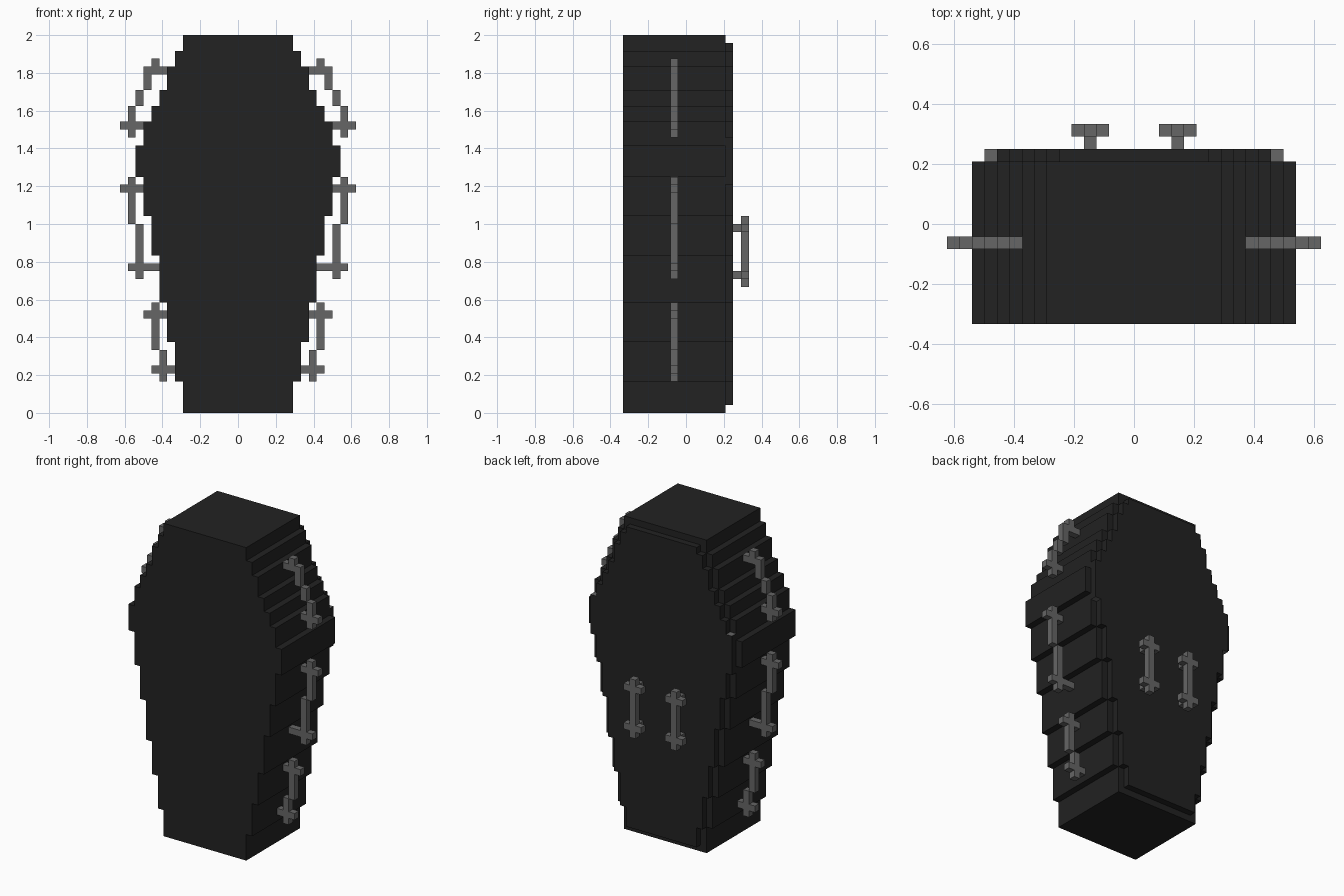
import bpy
import bmesh
from mathutils import Matrix, Vector

V = 2 / 48  # size of one block; all measures below count blocks

if "Cube" in bpy.data.objects:
    bpy.data.objects.remove(bpy.data.objects["Cube"], do_unlink=True)


def make_material(name, value):
    mat = bpy.data.materials.new(name)
    mat.use_nodes = True
    colour = (value, value, value, 1)
    mat.diffuse_color = colour
    node = next(n for n in mat.node_tree.nodes if n.type == "BSDF_PRINCIPLED")
    node.inputs["Base Color"].default_value = colour
    return mat


dark = make_material("dark wood", 0.016)
metal = make_material("grey metal", 0.133)


def finish(name, bm, *mats):
    bmesh.ops.recalc_face_normals(bm, faces=bm.faces)
    bmesh.ops.scale(bm, vec=(V, V, V), verts=bm.verts)
    mesh = bpy.data.meshes.new(name)
    bm.to_mesh(mesh)
    bm.free()
    for mat in mats:
        mesh.materials.append(mat)
    obj = bpy.data.objects.new(name, mesh)
    bpy.context.collection.objects.link(obj)


def add_box(bm, x, y, z):
    """Add a box from three (low, high) ranges."""
    size = Vector([b - a for a, b in (x, y, z)])
    centre = Vector([(a + b) / 2 for a, b in (x, y, z)])
    bmesh.ops.create_cube(bm, size=1, matrix=Matrix.LocRotScale(centre, None, size))


def stepped_slab(name, tiers, y0, y1, top):
    """Extrude a symmetric stepped outline, given (half width, height) tiers from the top."""
    side, z = [], top
    for half, height in tiers:
        side += [(half, z), (half, z - height)]
        z -= height
    outline = side + [(-x, z) for x, z in reversed(side)]
    bm = bmesh.new()
    face = bm.faces.new([bm.verts.new((x, y0, z)) for x, z in outline])
    result = bmesh.ops.extrude_face_region(bm, geom=[face], use_keep_orig=True)
    moved = [g for g in result["geom"] if isinstance(g, bmesh.types.BMVert)]
    bmesh.ops.translate(bm, verts=moved, vec=(0, y1 - y0, 0))
    finish(name, bm, dark)


# Coffin body and the inset lid behind it
tiers = [(7, 2), (8, 2), (9, 3), (10, 2), (11, 2), (12, 3), (13, 4),
         (12, 5), (11, 5), (10, 6), (9, 5), (8, 5), (7, 4)]
stepped_slab("coffin_body", tiers, -8, 5, 48)
lid = [(half - 1, height) for half, height in tiers]
lid[0] = (lid[0][0], lid[0][1] - 1)
lid[-1] = (lid[-1][0], lid[-1][1] - 1)
stepped_slab("coffin_lid", lid, 5, 6, 47)

# Side handles: top height, then (inner x, outer x, height) runs downward
handles = {
    "upper": (45, [(10, 11, 1), (9, 12, 1), (11, 12, 2), (12, 13, 2),
                   (13, 14, 2), (12, 15, 1), (13, 14, 1)]),
    "middle": (30, [(13, 14, 1), (12, 15, 1), (13, 14, 4),
                    (12, 13, 5), (10, 14, 1), (12, 13, 1)]),
    "lower": (14, [(10, 11, 1), (9, 12, 1), (10, 11, 4),
                   (9, 10, 2), (8, 11, 1), (9, 10, 1)]),
}

for side, sign in (("left", 1), ("right", -1)):
    for level, (z, runs) in handles.items():
        bm = bmesh.new()
        for inner, outer, height in runs:
            add_box(bm, sorted((sign * inner, sign * outer)), (-2, -1), (z - height, z))
            z -= height
        finish(f"{side}_{level}_handle", bm, metal)

    # Back handle: upright bar with two crosspieces on stems
    bm = bmesh.new()
    centre = sign * 3.5
    add_box(bm, (centre - 0.5, centre + 0.5), (7, 8), (16, 25))
    for z in (17, 23):
        add_box(bm, (centre - 0.5, centre + 0.5), (6, 7), (z, z + 1))
        for end in (-1, 1):
            add_box(bm, (centre + end - 0.5, centre + end + 0.5), (7, 8), (z, z + 1))
    finish(f"{side}_back_handle", bm, metal)

    # Small lid catches, metal on their upper and lower faces
    bm = bmesh.new()
    for z in (29, 34):
        add_box(bm, sorted((sign * 11, sign * 12)), (5, 6), (z, z + 1))
    bm.normal_update()
    for face in bm.faces:
        face.material_index = int(abs(face.normal.z) > 0.5)
    finish(f"{side}_lid_catches", bm, dark, metal)
